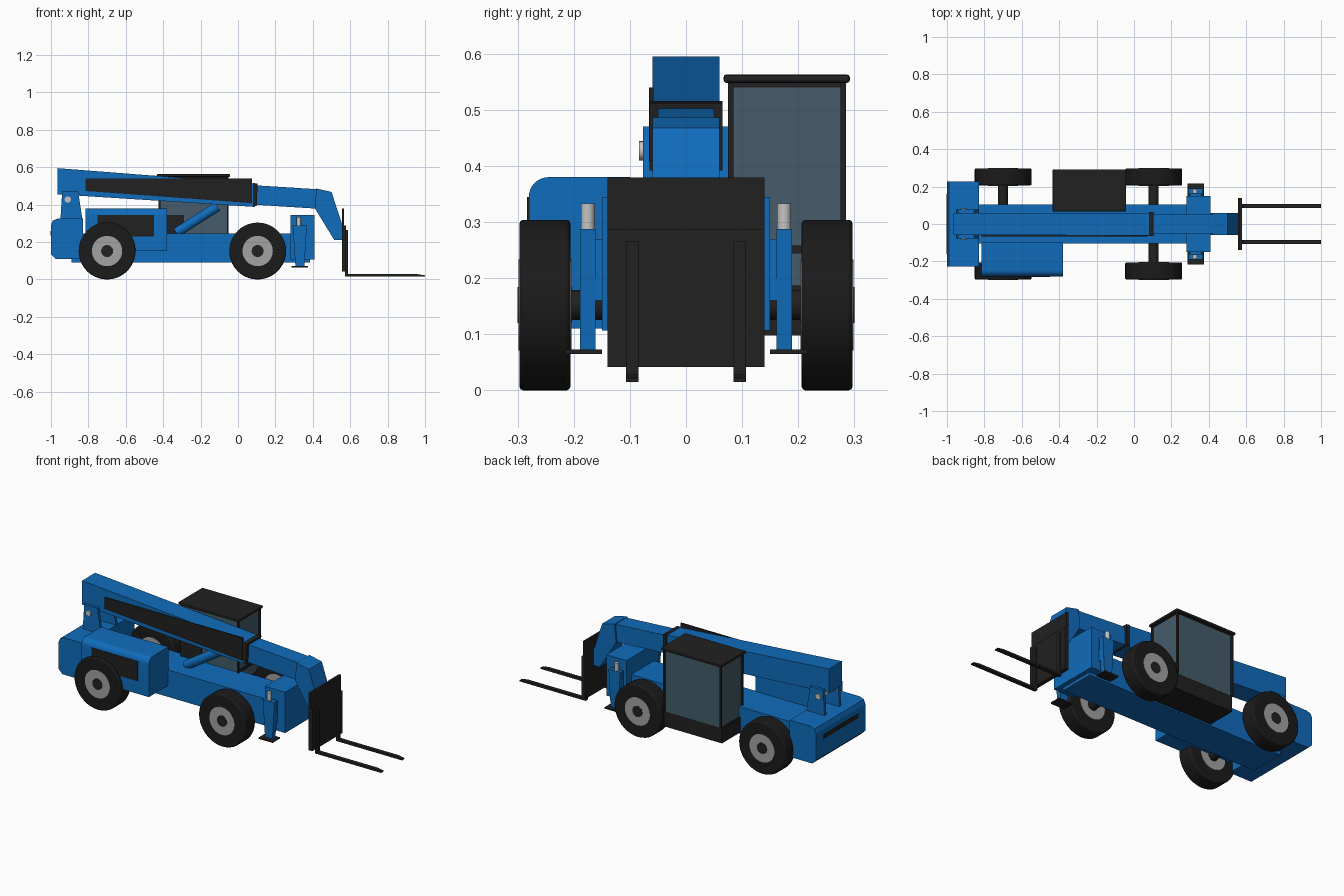
import bpy, bmesh, math
from mathutils import Vector

if "Cube" in bpy.data.objects:
    bpy.data.objects.remove(bpy.data.objects["Cube"])


def mat(name, r, g, b):
    m = bpy.data.materials.new(name)
    m.diffuse_color = (r, g, b, 1)
    m.use_nodes = True
    m.node_tree.nodes["Principled BSDF"].inputs["Base Color"].default_value = m.diffuse_color
    return m


BLUE = mat("blue paint", 0.005, 0.15, 0.5)
BLACK = mat("black", 0.015, 0.015, 0.015)
RUBBER = mat("tyre rubber", 0.011, 0.011, 0.011)
GLASS = mat("tinted glass", 0.058, 0.107, 0.145)
RIM = mat("rim grey", 0.36, 0.36, 0.37)
STEEL = mat("bright steel", 0.55, 0.55, 0.55)


def finish(name, bm, m, bevel=0, segs=4):
    bmesh.ops.recalc_face_normals(bm, faces=bm.faces[:])
    me = bpy.data.meshes.new(name)
    bm.to_mesh(me)
    bm.free()
    me.materials.append(m)
    ob = bpy.data.objects.new(name, me)
    bpy.context.collection.objects.link(ob)
    if bevel:
        b = ob.modifiers.new("bevel", 'BEVEL')
        b.width, b.segments, b.limit_method = bevel, segs, 'ANGLE'
    return ob


def smooth(ob):
    bpy.ops.object.select_all(action='DESELECT')
    ob.select_set(True)
    bpy.context.view_layer.objects.active = ob
    bpy.ops.object.shade_smooth_by_angle(angle=math.radians(35))
    return ob


def prism(name, pts, lo, hi, m, axis='y', **kw):
    """Extrude a profile: (x, z) along y, or (y, z) along x."""
    bm = bmesh.new()
    place = (lambda p, t: (p[0], t, p[1])) if axis == 'y' else (lambda p, t: (t, p[0], p[1]))
    a = [bm.verts.new(place(p, lo)) for p in pts]
    b = [bm.verts.new(place(p, hi)) for p in pts]
    bm.faces.new(a)
    bm.faces.new(b[::-1])
    for i in range(len(pts)):
        j = (i + 1) % len(pts)
        bm.faces.new((a[i], b[i], b[j], a[j]))
    return finish(name, bm, m, **kw)


def box(name, x, y, z, m, **kw):
    return prism(name, [(x[0], z[0]), (x[1], z[0]), (x[1], z[1]), (x[0], z[1])], y[0], y[1], m, **kw)


def rod(name, p, q, r, m, n=32):
    p, q = Vector(p), Vector(q)
    bm = bmesh.new()
    bmesh.ops.create_cone(bm, cap_ends=True, segments=n, radius1=r, radius2=r, depth=(q - p).length)
    rot = Vector((0, 0, 1)).rotation_difference(q - p).to_matrix()
    for v in bm.verts:
        v.co = rot @ v.co + (p + q) / 2
    return smooth(finish(name, bm, m))


# Chassis and front block
box("chassis", (-0.89, 0.385), (-0.105, 0.105), (0.09, 0.247), BLUE)
box("front_frame_block", (0.28, 0.41), (-0.15, 0.15), (0.107, 0.345), BLUE)

# Counterweight with rear slot
cw = [(-1, 0.135), (-0.975, 0.11), (-0.83, 0.11), (-0.83, 0.325), (-0.965, 0.325), (-0.99, 0.315), (-1, 0.29)]
prism("counterweight", cw, -0.228, 0.228, BLUE)
box("counterweight_slot", (-1.003, -0.99), (-0.16, 0.16), (0.235, 0.26), BLACK)

# Engine hood, rounded on its outer top edge
arc = [(-0.245 - 0.035 * math.sin(t), 0.345 + 0.035 * math.cos(t))
       for t in [i * math.pi / 16 for i in range(9)]]
smooth(prism("engine_hood", [(-0.1, 0.155), (-0.1, 0.38)] + arc + [(-0.28, 0.155)], -0.815, -0.38, BLUE, 'x'))
box("engine_grille", (-0.75, -0.45), (-0.283, -0.275), (0.23, 0.345), BLACK)

# Wheels and axles
for x, end in ((-0.7, "rear"), (0.105, "front")):
    rod(end + "_axle", (x, -0.22, 0.152), (x, 0.22, 0.152), 0.027, BLACK)
    for s, side in ((-1, "right"), (1, "left")):
        n = f"{end}_{side}_"
        tyre = rod(n + "tyre", (x, s * 0.206, 0.152), (x, s * 0.297, 0.152), 0.152, RUBBER, 40)
        bv = tyre.modifiers.new("bevel", 'BEVEL')
        bv.width, bv.segments, bv.limit_method = 0.007, 2, 'ANGLE'
        bv.angle_limit = math.radians(40)
        rod(n + "rim", (x, s * 0.204, 0.152), (x, s * 0.2985, 0.152), 0.081, RIM, 40)
        rod(n + "hub", (x, s * 0.203, 0.152), (x, s * 0.3, 0.152), 0.032, BLACK, 24)

# Boom uprights and pivot pin
up = [(-0.95, 0.31), (-0.83, 0.31), (-0.855, 0.47), (-0.94, 0.47)]
for s, side in ((-1, "right"), (1, "left")):
    prism(side + "_boom_upright", up, s * 0.06, s * 0.077, BLUE)
rod("boom_pivot_pin", (-0.91, -0.084, 0.427), (-0.91, 0.084, 0.427), 0.017, STEEL, 24)

# Telescoping boom
prism("outer_boom", [(-0.965, 0.455), (0.09, 0.388), (0.09, 0.513), (-0.965, 0.595)], -0.06, 0.06, BLUE)
prism("boom_collar", [(0.08, 0.393), (0.1, 0.392), (0.105, 0.512), (0.08, 0.516)], -0.065, 0.065, BLACK)
prism("inner_boom", [(0.05, 0.402), (0.43, 0.378), (0.43, 0.482), (0.05, 0.506)], -0.05, 0.05, BLUE)
prism("boom_head", [(0.41, 0.382), (0.515, 0.21), (0.555, 0.21), (0.555, 0.3), (0.5, 0.468), (0.42, 0.486)],
      -0.06, 0.06, BLUE)
prism("boom_side_panel", [(-0.815, 0.473), (0.075, 0.408), (0.075, 0.54), (-0.815, 0.54)], -0.066, -0.058, BLACK)
rod("lift_cylinder", (-0.33, 0, 0.25), (-0.11, 0, 0.39), 0.026, BLUE)

# Fork carriage and forks
box("carriage", (0.555, 0.578), (-0.14, 0.14), (0.042, 0.288), BLACK)
box("carriage_backrest", (0.555, 0.568), (-0.14, 0.14), (0.288, 0.379), BLACK)
for s, side in ((-1, "right"), (1, "left")):
    L = [(0.573, 0.015), (1, 0.015), (1, 0.022), (0.96, 0.028), (0.589, 0.028), (0.589, 0.265), (0.573, 0.265)]
    prism(side + "_fork", L, s * 0.096 - 0.011, s * 0.096 + 0.011, BLACK)

# Stabilizer legs
for s, side in ((-1, "right"), (1, "left")):
    y = s * 0.175
    leg = [(0.307, 0.072), (0.355, 0.072), (0.368, 0.288), (0.292, 0.288)]
    prism(side + "_stabilizer_leg", leg, y - 0.014, y + 0.014, BLUE)
    box(side + "_stabilizer_bracket", (0.3, 0.36), sorted((s * 0.14, s * 0.165)), (0.16, 0.27), BLUE)
    rod(side + "_stabilizer_piston", (0.325, y, 0.2), (0.325, y, 0.333), 0.0125, STEEL, 20)
    box(side + "_stabilizer_foot", (0.285, 0.375), (s * 0.183 - 0.033, s * 0.183 + 0.033), (0.065, 0.073), BLACK)

# Cab: base, glass box, frame and roof
X, Y = (-0.42, -0.055), (0.08, 0.28)
box("cab_base", (-0.425, -0.05), (0.09, 0.275), (0.098, 0.187), BLACK)
box("cab_glass", (X[0] + 0.004, X[1] - 0.004), (Y[0] + 0.004, Y[1] - 0.004), (0.187, 0.54), GLASS)
for i, x in enumerate(X):
    for j, y in enumerate(Y):
        box(f"cab_post_{i}{j}", (x - 0.005, x + 0.005), (y - 0.005, y + 0.005), (0.187, 0.552), BLACK)
box("cab_front_bar", (-0.06, -0.053), Y, (0.244, 0.258), BLACK)
box("cab_inner_panel", (-0.415, -0.29), (0.078, 0.086), (0.187, 0.345), BLACK)
box("cab_headliner", (-0.415, -0.06), (0.085, 0.275), (0.538, 0.55), BLACK)
box("cab_roof", (-0.435, -0.042), (0.067, 0.292), (0.548, 0.563), BLACK, bevel=0.005, segs=2)
